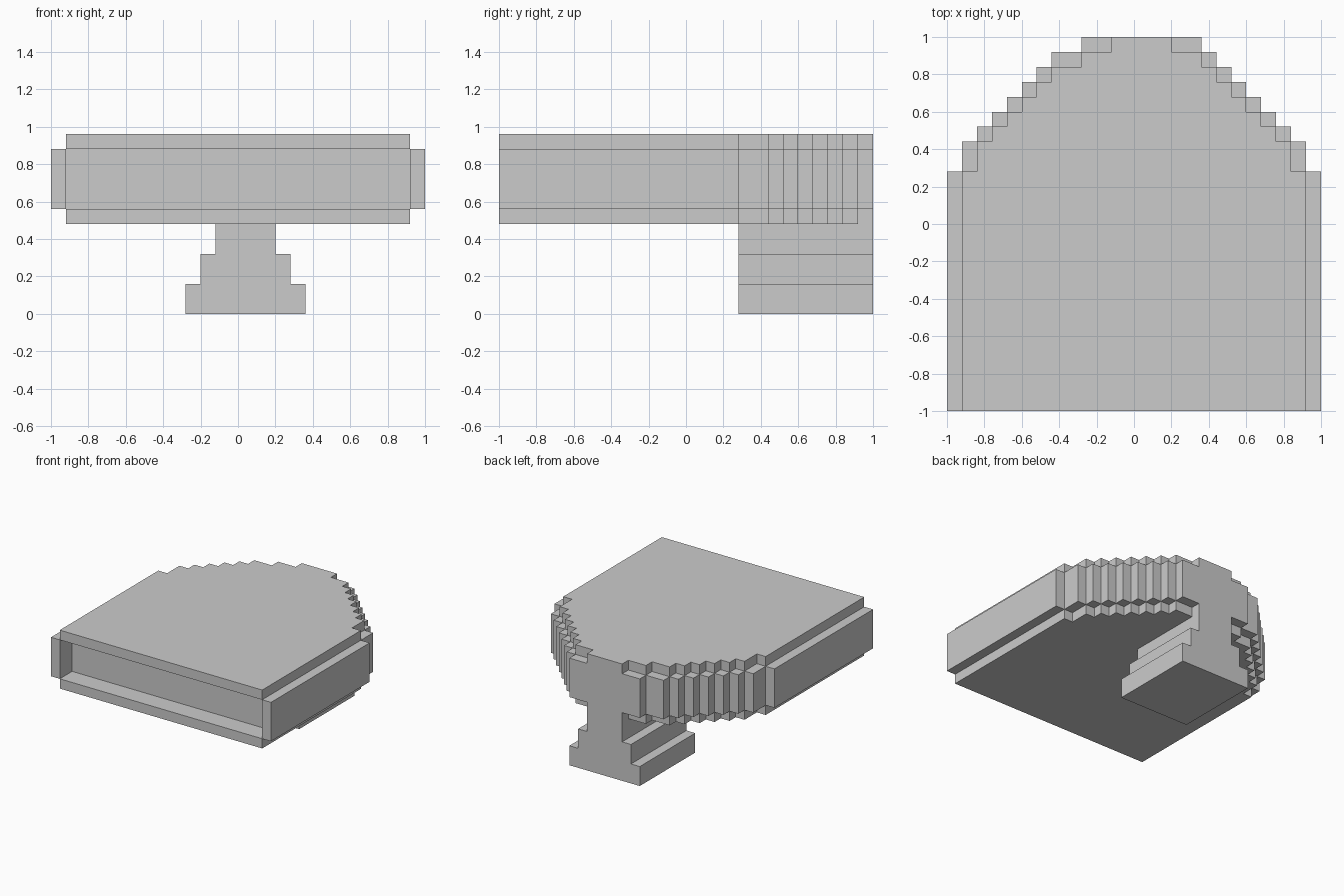
import bpy, bmesh

if "Cube" in bpy.data.objects:
    bpy.data.objects.remove(bpy.data.objects["Cube"])

U = 0.08  # size of one block


def extrude_outline(name, points, vector):
    """Solid from a flat outline pushed along a vector."""
    bm = bmesh.new()
    face = bm.faces.new([bm.verts.new(p) for p in points])
    top = bmesh.ops.extrude_face_region(bm, geom=[face])
    moved = [g for g in top["geom"] if isinstance(g, bmesh.types.BMVert)]
    bmesh.ops.translate(bm, verts=moved, vec=vector)
    bmesh.ops.recalc_face_normals(bm, faces=bm.faces)
    mesh = bpy.data.meshes.new(name)
    bm.to_mesh(mesh)
    bm.free()
    obj = bpy.data.objects.new(name, mesh)
    bpy.context.collection.objects.link(obj)
    return obj


def stair(start_y, rows):
    """Stepped edge: rows of (y at row end, x), beginning at start_y."""
    pts, y = [], start_y
    for end, x in rows:
        pts += [(x, y), (x, end)]
        y = end
    return pts


def slab_outline(width, tail_right, tail_left, z):
    """Straight sides, then a stepped round back; the tails differ per side."""
    rows = [(0.28, width), (0.44, width - U)]
    rows += [(0.52 + i * U, width - (2 + i) * U) for i in range(5)]
    right = stair(-1, rows + tail_right)
    left = stair(-1, rows + tail_left)
    return [(x, y, z) for x, y in right] + [(-x, y, z) for x, y in reversed(left)]


# Top and bottom plates
for name, z in (("bottom_plate", 0.48), ("top_plate", 0.88)):
    pts = slab_outline(0.92, [(0.92, 0.36), (1, 0.20)], [(0.92, 0.28), (1, 0.12)], z)
    extrude_outline(name, pts, (0, 0, U))

# Wider middle band, with a recess between its two front ends
band = slab_outline(1.0, [(0.92, 0.44), (1, 0.36)], [(0.92, 0.44), (1, 0.28)], 0.56)
recess = [(-0.92, -1, 0.56), (-0.92, -0.84, 0.56), (0.92, -0.84, 0.56), (0.92, -1, 0.56)]
extrude_outline("middle_band", band + recess, (0, 0, 0.32))

# Stepped foot under the rounded end, centred half a block to the right
half = [(0, 0.32), (0.16, 0.32), (0.16, 0.24), (0.32, 0.24), (0.32, 0.16), (0.48, 0.16)]
profile = [(0.04 + w, 0.28, z) for z, w in half]
profile += [(0.04 - w, 0.28, z) for z, w in reversed(half)]
extrude_outline("stepped_foot", profile, (0, 0.72, 0))
